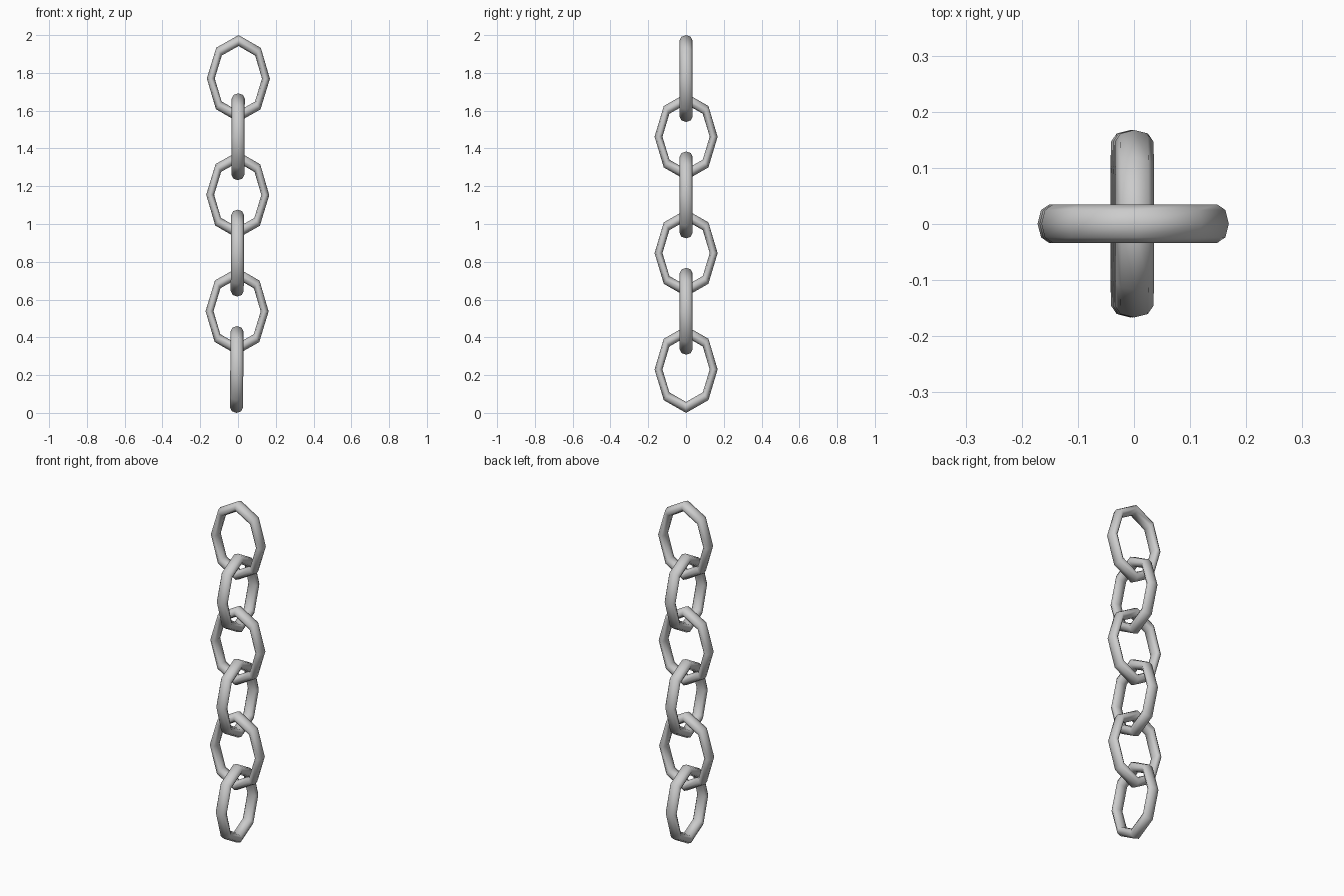
import bpy
from math import radians
from mathutils import Matrix

if "Cube" in bpy.data.objects:
    bpy.data.objects.remove(bpy.data.objects["Cube"])

LINKS = 6
MAJOR, MINOR = 0.146, 0.021        # ring and wire radius before stretching
STRETCH = 0.23 / (MAJOR + MINOR)   # links are taller than wide
WIDEN = 0.0345 / MINOR             # wire is broader across the link plane
PITCH = (2.0 - 0.46) / (LINKS - 1)


def chain_link(i):
    # eight-sided oval ring, each turned a quarter turn from the last
    bpy.ops.mesh.primitive_torus_add(
        major_segments=8, minor_segments=8,
        major_radius=MAJOR, minor_radius=MINOR)
    ob = bpy.context.object
    ob.name = f"chain_link_{i + 1}"
    place = Matrix.Translation((0.002 - 0.0017 * i, 0.0005, 1.77 - PITCH * i))
    lean = Matrix.Rotation(0.0055, 4, 'Y')
    turn = Matrix.Rotation(radians(90 * (i % 2)), 4, 'Z')
    upright = Matrix.Rotation(radians(90), 4, 'X')
    shape = Matrix.Diagonal((1, STRETCH, WIDEN, 1))
    ob.data.transform(turn @ upright @ shape)
    ob.matrix_world = place @ lean
    bpy.ops.object.shade_smooth()


for n in range(LINKS):
    chain_link(n)
